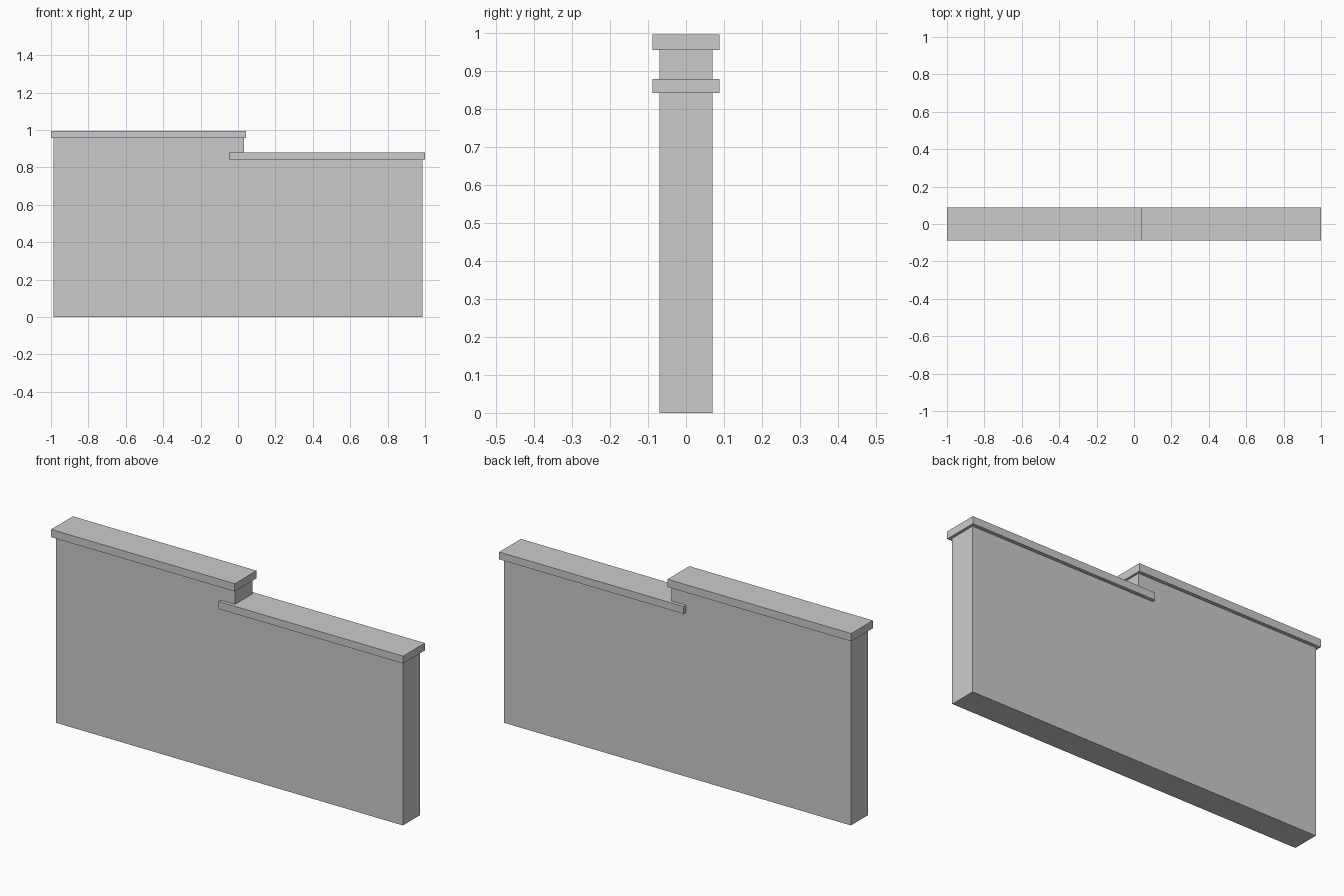
import bpy
import bmesh

if "Cube" in bpy.data.objects:
    bpy.data.objects.remove(bpy.data.objects["Cube"])

stone = bpy.data.materials.new("light_grey_stone")
stone.diffuse_color = (0.6, 0.6, 0.6, 1.0)
stone.use_nodes = True
stone.node_tree.nodes["Principled BSDF"].inputs["Base Color"].default_value = stone.diffuse_color


def extrude_profile(name, points, half_depth):
    """Solid made from an x-z outline, extruded symmetrically along y."""
    bm = bmesh.new()
    face = bm.faces.new([bm.verts.new((x, -half_depth, z)) for x, z in points])
    result = bmesh.ops.extrude_face_region(bm, geom=[face])
    moved = [v for v in result["geom"] if isinstance(v, bmesh.types.BMVert)]
    bmesh.ops.translate(bm, verts=moved, vec=(0, 2 * half_depth, 0))
    bmesh.ops.recalc_face_normals(bm, faces=bm.faces)
    mesh = bpy.data.meshes.new(name)
    bm.to_mesh(mesh)
    bm.free()
    mesh.materials.append(stone)
    obj = bpy.data.objects.new(name, mesh)
    bpy.context.collection.objects.link(obj)
    return obj


def coping(name, x0, x1, z0, z1):
    return extrude_profile(name, [(x0, z0), (x1, z0), (x1, z1), (x0, z1)], 0.088)


# Stepped wall body, tall on the left and lower on the right
extrude_profile("wall_body", [
    (-0.986, 0), (0.986, 0), (0.986, 0.845),
    (0.032, 0.845), (0.032, 0.96), (-0.986, 0.96),
], 0.07)

# Overhanging coping slabs; the lower one runs a little way into the tall half
coping("upper_coping", -1.0, 0.043, 0.956, 0.996)
coping("lower_coping", -0.048, 1.0, 0.842, 0.88)
